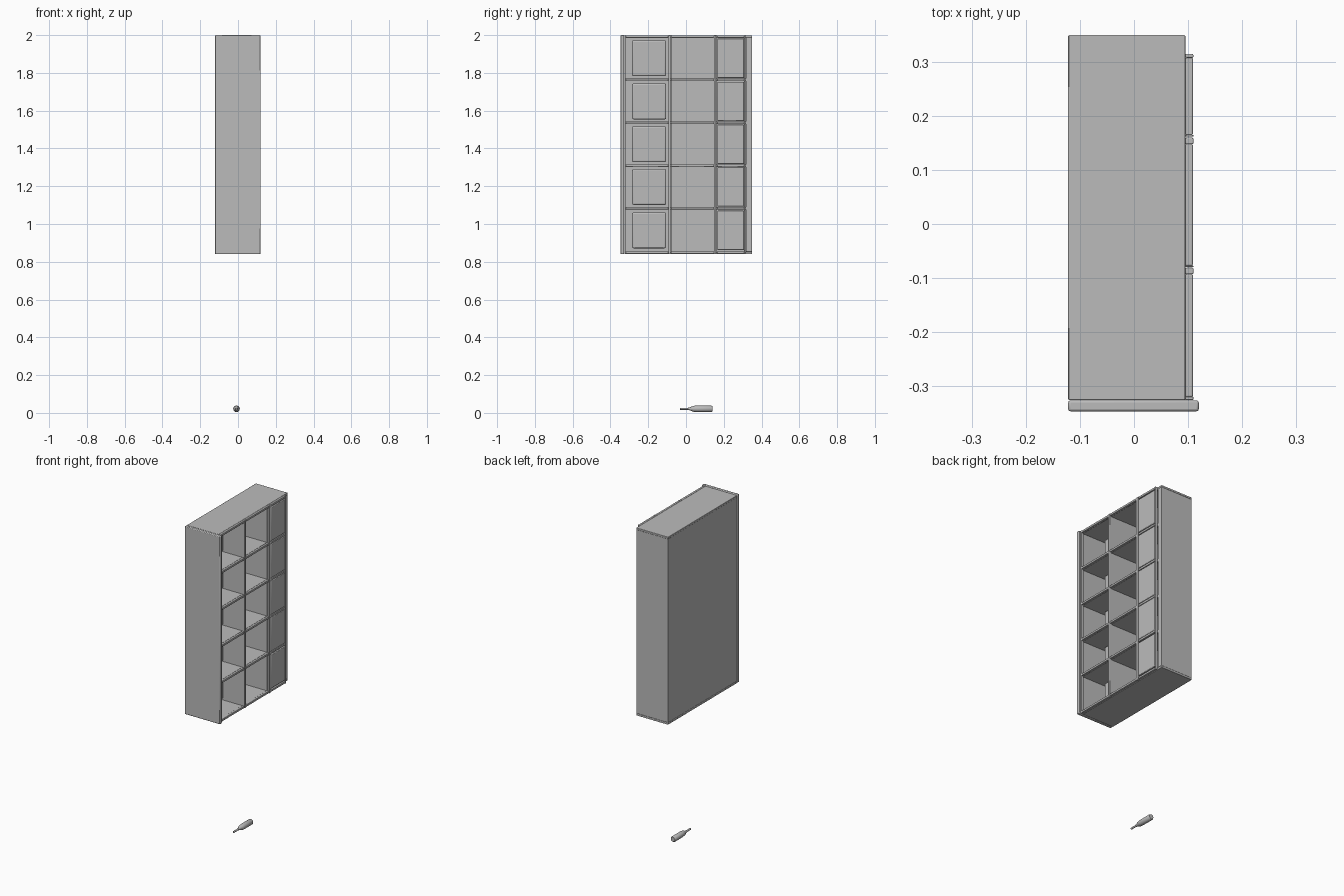
import bpy, bmesh, math

if "Cube" in bpy.data.objects:
    bpy.data.objects.remove(bpy.data.objects["Cube"])

grey = bpy.data.materials.new("plain_grey")
grey.diffuse_color = (0.5, 0.5, 0.5, 1)
grey.use_nodes = True
grey.node_tree.nodes["Principled BSDF"].inputs["Base Color"].default_value = grey.diffuse_color


def finish(name, bm):
    mesh = bpy.data.meshes.new(name)
    bm.to_mesh(mesh)
    bm.free()
    mesh.materials.append(grey)
    obj = bpy.data.objects.new(name, mesh)
    bpy.context.collection.objects.link(obj)
    bpy.context.view_layer.objects.active = obj
    obj.select_set(True)
    bpy.ops.object.shade_smooth_by_angle(angle=math.radians(35))
    obj.select_set(False)
    return obj


def box(name, x, y, z, bevel=0.0, segments=2):
    """Box given by its (min, max) along each axis, with rounded edges."""
    bm = bmesh.new()
    bmesh.ops.create_cube(bm, size=1)
    for v in bm.verts:
        v.co = [lo + (c + 0.5) * (hi - lo) for c, (lo, hi) in zip(v.co, (x, y, z))]
    obj = finish(name, bm)
    if bevel:
        mod = obj.modifiers.new("round", "BEVEL")
        mod.width, mod.segments = bevel, segments
    return obj


BACK, CARCASS, EDGE = -0.122, 0.095, 0.11
BOTTOM, TOP, T = 0.84, 2.0, 0.013
COLUMNS = [(-0.326, -0.081), (-0.080, 0.160), (0.162, 0.315)]
# heights of the underside of each board, bottom to top
BOARDS = [0.842, 1.078, 1.302, 1.529, 1.756, 1.986]

# carcass
box("front_side_panel", (BACK, 0.12), (-0.347, -0.327), (BOTTOM, TOP), 0.004)
box("rear_side_panel", (BACK, CARCASS), (0.317, 0.349), (BOTTOM + T, TOP - T), 0.001)
box("top_board", (BACK, CARCASS), (-0.326, 0.35), (TOP - T, TOP - 0.001), 0.002)
box("bottom_board", (BACK, CARCASS), (-0.326, 0.35), (BOTTOM, BOTTOM + T), 0.002)
box("back_panel", (BACK + 0.001, -0.11), (-0.326, 0.317), (BOTTOM + T, TOP - T))

# inner shelves and dividers
for z in BOARDS[1:-1]:
    box("shelf", (-0.11, CARCASS), (-0.326, 0.317), (z, z + T))
for y0, y1 in ((-0.093, -0.081), (0.147, 0.160)):
    box("divider", (-0.11, CARCASS), (y0, y1), (BOTTOM + T, TOP - T))

# edging strips along the open side
for i, (y0, y1) in enumerate(COLUMNS):
    left = 0.006 if i == 0 else 0.003
    right = 0.007 if i == 2 else 0.012
    box("upright_edging", (CARCASS, EDGE), (y0, y0 + left), (BOTTOM, TOP), 0.001)
    box("upright_edging", (CARCASS, EDGE), (y1 - right, y1), (BOTTOM, TOP), 0.002)
    for z in BOARDS:
        box("shelf_edging", (CARCASS, EDGE - 0.001), (y0 + left, y1 - right),
            (z, z + T), 0.002)

# storage boxes in the first column and doors in the last one
for low, high in zip(BOARDS, BOARDS[1:]):
    mid = (low + T + high) / 2
    box("storage_box", (-0.11, -0.025), (-0.285, -0.105),
        (mid - 0.095, mid + 0.095), 0.008, 3)
    box("door", (CARCASS - 0.005, EDGE - 0.001), (0.166, 0.307),
        (mid - 0.104, mid + 0.104), 0.003)

# small hand tool lying below, turned around the y axis
profile = [(-0.032, 0.0055), (0.010, 0.0055), (0.012, 0.007), (0.018, 0.007),
           (0.040, 0.016), (0.060, 0.0175), (0.134, 0.0175), (0.140, 0.014)]
SIDES = 12
bm = bmesh.new()
rings = []
for y, r in profile:
    rings.append([bm.verts.new((-0.008 + r * math.cos(a), y, 0.0175 + 0.004 + r * math.sin(a)))
                  for a in (math.tau * k / SIDES for k in range(SIDES))])
for a, b in zip(rings, rings[1:]):
    for k in range(SIDES):
        n = (k + 1) % SIDES
        bm.faces.new((a[k], a[n], b[n], b[k]))
bm.faces.new(rings[0])
bm.faces.new(rings[-1])
bmesh.ops.recalc_face_normals(bm, faces=bm.faces)
finish("hand_tool", bm)
